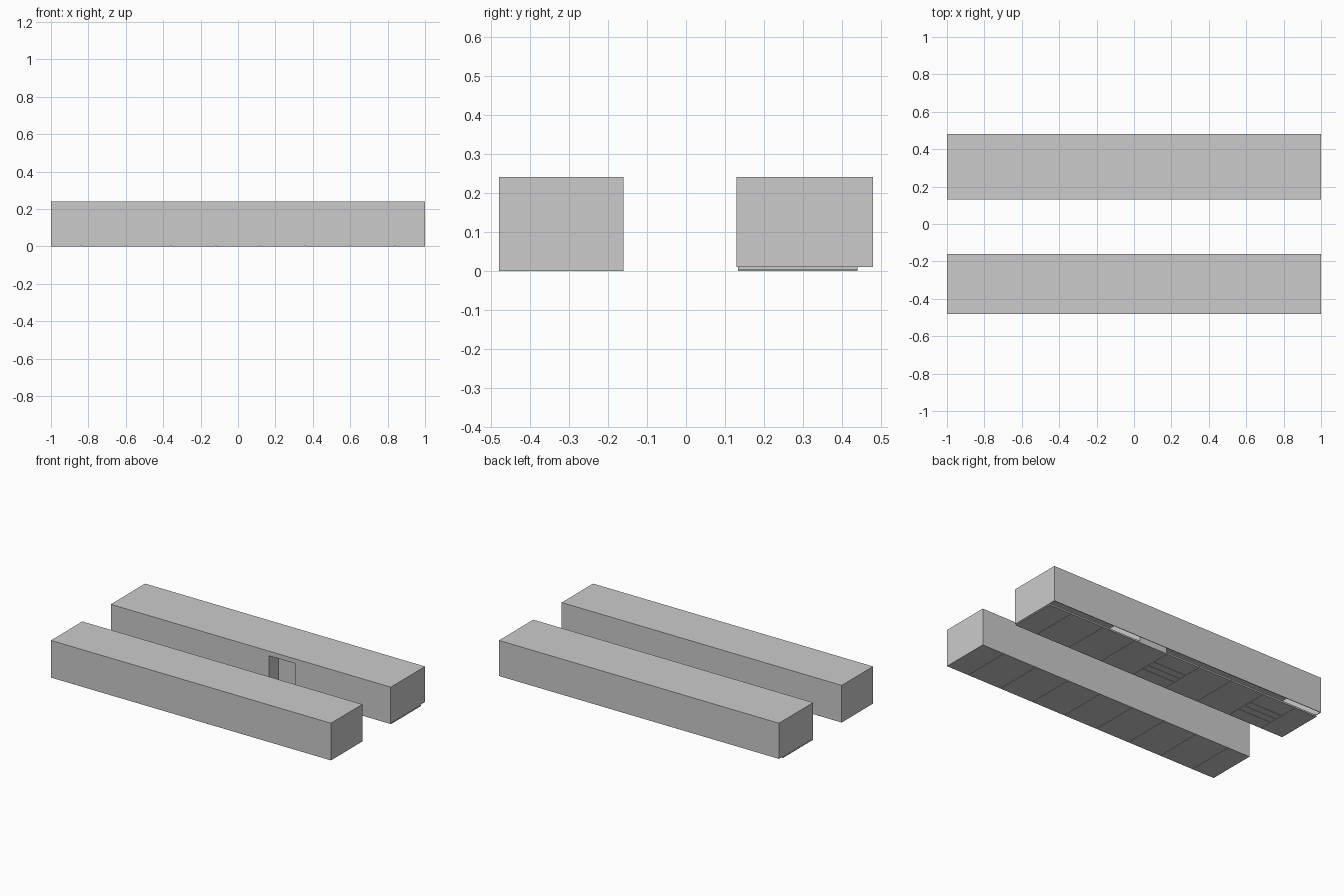
import bpy

if "Cube" in bpy.data.objects:
    bpy.data.objects.remove(bpy.data.objects["Cube"])


def box(name, x, y, z):
    """Axis-aligned box from (min, max) pairs."""
    bpy.ops.mesh.primitive_cube_add(size=1)
    ob = bpy.context.object
    ob.name = name
    ob.location = [(a + b) / 2 for a, b in (x, y, z)]
    ob.scale = [b - a for a, b in (x, y, z)]
    bpy.ops.object.transform_apply(location=True, scale=True)
    return ob


T = 0.004   # sheet wall thickness
G = 0.0012  # half the seam between floor tiles
breaks = [-1] + [-0.84 + 0.24 * i for i in range(8)] + [1]
bays = list(zip(breaks, breaks[1:]))


def tile(name, x, y):
    box(name, (x[0] + (G if x[0] > -1 else 0), x[1] - (G if x[1] < 1 else 0)),
        y, (0, 0.005))


# Front wing: closed block on a row of floor tiles
box("front_wing", (-1, 1), (-0.48, -0.16), (0.005, 0.24))
for bay in bays:
    tile("front_floor_tile", bay, (-0.48, -0.16))

# Back wing: roof and thin outer walls, open along the rear bottom edge
box("back_roof", (-1, 1), (0.13, 0.48), (0.24 - T, 0.24))
Z = (0.01, 0.24 - T)
box("back_rear_wall", (-1, 1), (0.48 - T, 0.48), Z)
for x in (-1, 1 - T):
    box("back_end_wall", (x, x + T), (0.13 + T, 0.48 - T), Z)
box("back_front_wall_left", (-1, 0.13), (0.13, 0.13 + T), Z)
box("back_front_wall_right", (0.32, 1), (0.13, 0.13 + T), Z)
box("door_lintel", (0.13, 0.32), (0.13, 0.13 + T), (0.21, 0.24 - T))

# Recessed entrance and the room behind it
for x in (0.13 - T, 0.32):
    box("entrance_jamb", (x, x + T), (0.13 + T, 0.23), (0.01, 0.21))
box("entrance_ceiling", (0.13 - T, 0.32 + T), (0.13 + T, 0.23), (0.21, 0.21 + T))
box("entrance_room", (0.13 - T, 0.32 + T), (0.23, 0.44), (0.01, 0.21 + T))

# Back floor with large tiles, two bays split into small rooms
box("back_floor", (-1 + T, 1 - T), (0.133, 0.44), (0.005, 0.01))
for i, bay in enumerate(bays):
    if i in (1, 4):
        cuts = [0.133, 0.22, 0.27, 0.32, 0.44]
        for a, b in zip(cuts, cuts[1:]):
            tile("small_room_floor", bay, (a + (G if a > 0.14 else 0),
                                           b - (G if b < 0.43 else 0)))
    else:
        tile("back_floor_tile", bay, (0.133, 0.44))
